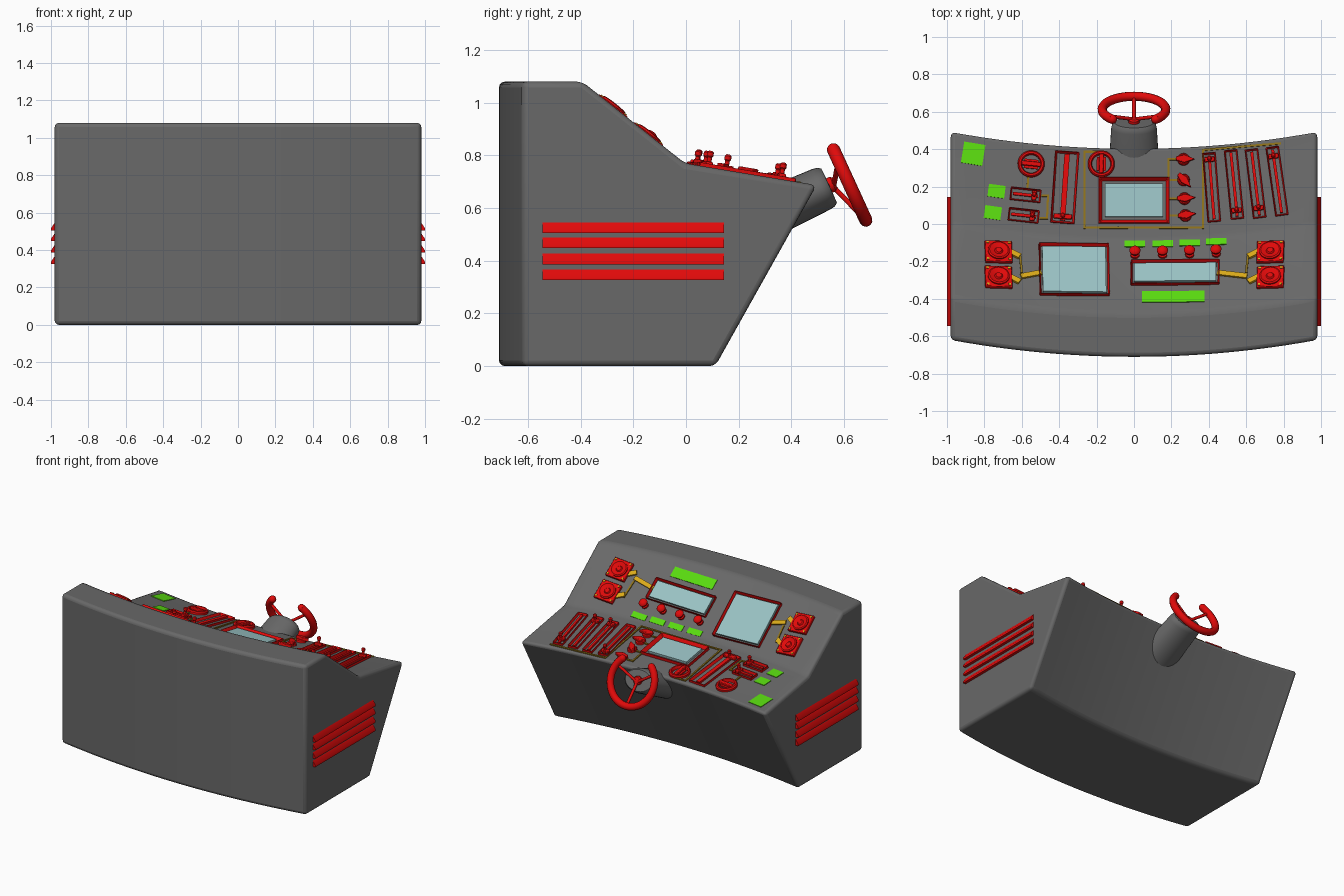
import bpy, bmesh, math
from mathutils import Matrix, Vector

if "Cube" in bpy.data.objects:
    bpy.data.objects.remove(bpy.data.objects["Cube"])


def material(name, rgb):
    m = bpy.data.materials.new(name)
    m.diffuse_color = (*rgb, 1)
    m.use_nodes = True
    m.node_tree.nodes["Principled BSDF"].inputs["Base Color"].default_value = m.diffuse_color
    return m


RED = material("red", (0.75, 0.003, 0.003))
GREEN = material("green", (0.1, 0.7, 0.005))
GLASS = material("glass", (0.32, 0.54, 0.55))
YELLOW = material("yellow", (0.7, 0.4, 0.01))
OCHRE = material("ochre", (0.28, 0.17, 0.01))
GREY = material("dark_grey", (0.14, 0.14, 0.14))


def finish(name, bm, M=Matrix(), mat=None, bevel=0, segs=2):
    bmesh.ops.recalc_face_normals(bm, faces=bm.faces)
    me = bpy.data.meshes.new(name)
    bm.to_mesh(me)
    bm.free()
    ob = bpy.data.objects.new(name, me)
    bpy.context.collection.objects.link(ob)
    ob.matrix_world = M
    if mat:
        me.materials.append(mat)
    if bevel:
        b = ob.modifiers.new("bevel", "BEVEL")
        b.width, b.segments, b.limit_method = bevel, segs, "ANGLE"
        b.angle_limit = math.radians(20)
    bpy.ops.object.select_all(action="DESELECT")
    ob.select_set(True)
    bpy.context.view_layer.objects.active = ob
    bpy.ops.object.shade_smooth_by_angle(angle=math.radians(35))
    return ob


# Placement on the curved console: the profile slides back with x
def shift(x):
    return 0.09 * (x / 0.98) ** 2


def surf(x, y, yaw=0):
    s = y - shift(x)
    deck = s > -0.09
    slope, off = (-0.167 if deck else -0.795), s + 0.09
    k = 0.18 * x / 0.96
    n = Vector((1, k, 0)).cross(Vector((0, 1, slope))).normalized()
    if not deck:  # upper panel parts sit nearly square to the x axis
        k *= 0.2
    tx = Vector((1, k, -(n.x + n.y * k) / n.z)).normalized()
    ty = n.cross(tx)
    M = Matrix((tx, ty, n)).transposed().to_4x4()
    M.translation = (x, y, 0.77 + slope * off)
    return M @ Matrix.Rotation(math.radians(yaw), 4, "Z")


def box(name, M, size, at=(0, 0, 0), mat=RED, bevel=0):
    bm = bmesh.new()
    bmesh.ops.create_cube(bm, size=1)
    bmesh.ops.scale(bm, vec=size, verts=bm.verts)
    bmesh.ops.translate(bm, vec=at, verts=bm.verts)
    return finish(name, bm, M, mat, bevel)


def lathe(name, M, profile, mat=RED, seg=24, sx=1, sy=1):
    bm = bmesh.new()
    vs = [bm.verts.new((r, 0, z)) for r, z in profile]
    es = [bm.edges.new(p) for p in zip(vs, vs[1:])]
    bmesh.ops.spin(bm, geom=vs + es, cent=(0, 0, 0), axis=(0, 0, 1), angle=2 * math.pi, steps=seg)
    bmesh.ops.remove_doubles(bm, verts=bm.verts, dist=1e-5)
    bmesh.ops.scale(bm, vec=(sx, sy, 1), verts=bm.verts)
    return finish(name, bm, M, mat)


def tube(name, pts, r, mat=RED):
    cu = bpy.data.curves.new(name, "CURVE")
    cu.dimensions, cu.bevel_depth, cu.bevel_resolution, cu.use_fill_caps = "3D", r, 3, True
    sp = cu.splines.new("POLY")
    sp.points.add(len(pts) - 1)
    for p, c in zip(sp.points, pts):
        p.co = (*c, 1)
    cu.materials.append(mat)
    ob = bpy.data.objects.new(name, cu)
    bpy.context.collection.objects.link(ob)
    bpy.ops.object.select_all(action="DESELECT")
    ob.select_set(True)
    bpy.context.view_layer.objects.active = ob
    bpy.ops.object.convert(target="MESH")
    bpy.ops.object.shade_smooth_by_angle(angle=math.radians(50))


def tray(name, M, w, l, h, rim):
    """Raised rectangular frame whose middle sinks below the console."""
    bm = bmesh.new()
    bmesh.ops.create_cube(bm, size=1)
    bmesh.ops.scale(bm, vec=(w, l, h + 0.01), verts=bm.verts)
    bmesh.ops.translate(bm, vec=(0, 0, (h - 0.01) / 2), verts=bm.verts)
    top = max(bm.faces, key=lambda f: f.calc_center_median().z)
    bmesh.ops.inset_region(bm, faces=[top], thickness=rim)
    bmesh.ops.translate(bm, vec=(0, 0, -h - 0.006), verts=top.verts)
    finish(name, bm, M, RED, 0.003, 1)


# Console body: profile lofted along the curved width
prof = [(-0.71, 0), (0.025, 0), (0.41, 0.687), (-0.09, 0.77), (-0.48, 1.08), (-0.71, 1.08)]
bm = bmesh.new()
rings = []
for i in range(25):
    x = -0.98 + 1.96 * i / 24
    rings.append([bm.verts.new((x, y + shift(x), z)) for y, z in prof])
for a, b in zip(rings, rings[1:]):
    for k in range(6):
        bm.faces.new((a[k], a[k - 1], b[k - 1], b[k]))
bm.faces.new(rings[0])
bm.faces.new(rings[-1])
finish("console_body", bm, mat=GREY, bevel=0.022, segs=3)

# Side louvres
for sx in (-1, 1):
    for z in (0.326, 0.386, 0.448, 0.505):
        bm = bmesh.new()
        ends = [[bm.verts.new((sx * x, y, z + dz)) for x, dz in
                 ((0.97, 0), (1.0, 0), (1.0, 0.012), (0.978, 0.044), (0.97, 0.044))]
                for y in (-0.545, 0.145)]
        for k in range(5):
            bm.faces.new((ends[0][k], ends[0][k - 1], ends[1][k - 1], ends[1][k]))
        for e in ends:
            bm.faces.new(e)
        finish("side_louvre", bm, mat=RED)

# Screens
for x, y, w, l, rim in ((0, 0.125, 0.38, 0.25, 0.035), (-0.32, -0.25, 0.375, 0.345, 0.018),
                        (0.22, -0.265, 0.475, 0.16, 0.018)):
    M = surf(x, y)
    tray("screen_frame", M, w, l, 0.026, rim)
    box("screen_glass", M, (w - 2 * rim, l - 2 * rim, 0.018), (0, 0, 0.008), GLASS)

# Speakers with corner screws and yellow connectors
for x in (-0.725, 0.73):
    for y in (-0.155, -0.29):
        M = surf(x, y)
        box("speaker_plate", M, (0.145, 0.14, 0.026), (0, 0, 0.007), RED, 0.004)
        lathe("speaker_cone", M, [(0.058, 0.012), (0.058, 0.028), (0.05, 0.032), (0.042, 0.029),
                                  (0.022, 0.022), (0.016, 0.03), (0, 0.033)])
        for a in (-1, 1):
            for b in (-1, 1):
                box("speaker_screw", M, (0.012, 0.012, 0.006), (a * 0.058, b * 0.056, 0.021), YELLOW)


def trim(name, pts, w, h, mat):
    for (x0, y0), (x1, y1) in zip(pts, pts[1:]):
        M = surf((x0 + x1) / 2, (y0 + y1) / 2)
        inv = M.to_3x3().inverted()
        d = inv @ (surf(x1, y1).translation - surf(x0, y0).translation)
        R = Matrix.Rotation(math.atan2(d.y, d.x), 4, "Z")
        box(name, M @ R, (d.length + w, w, h), (0, 0, h / 2 - 0.001), mat)


for s, inner in ((-1, -0.51), (1, 0.46)):
    for y in (-0.155, -0.29):
        trim("speaker_plug", [(s * 0.655, y), (s * 0.625, y - 0.015)], 0.032, 0.014, YELLOW)
    trim("speaker_wire", [(s * 0.61, -0.165), (s * 0.6, -0.26)], 0.012, 0.008, OCHRE)
    trim("screen_plug", [(s * 0.59, -0.28), (inner, -0.265)], 0.03, 0.012, YELLOW)

# Deck wiring
for path in ([(-0.19, 0.385), (-0.265, 0.385), (-0.265, -0.02), (0.05, -0.02), (0.37, -0.02), (0.37, 0.395),
              (0.56, 0.412), (0.78, 0.43)],
             [(-0.565, 0.25), (-0.57, 0.19)], [(-0.49, 0.15), (-0.46, 0.15), (-0.465, 0.03), (-0.5, 0.03)],
             [(0.24, 0.345), (0.185, 0.345), (0.185, 0.25)], [(0.25, 0.235), (0.19, 0.235)],
             [(0.25, 0.135), (0.19, 0.135)], [(0.25, 0.045), (0.19, 0.045)]):
    trim("deck_wire", path, 0.011, 0.009, OCHRE)


# Sliders: open frame, centre rail and lever
def slider(x, y, w, l, pos, yaw=0):
    M = surf(x, y, yaw)
    tray("slider_frame", M, w, l, 0.02, min(0.022, w * 0.22))
    box("slider_rail", M, (w * 0.22, l - 0.03, 0.016), (0, 0, 0.006))
    box("slider_handle", M, (w * 0.75, 0.026, 0.022), (0, pos * l, 0.017), RED, 0.004)
    lathe("slider_lever", M @ Matrix.Translation((0, pos * l, 0)),
          [(0.009, 0), (0.009, 0.045), (0.013, 0.05), (0.013, 0.064), (0.007, 0.07), (0, 0.07)], seg=12)


slider(-0.37, 0.195, 0.13, 0.39, -0.41)
for x, y, p in ((0.415, 0.195, 0.4), (0.535, 0.21, -0.38), (0.65, 0.215, -0.36), (0.765, 0.228, 0.36)):
    slider(x, y, 0.072, 0.375, p)
for x, y in ((-0.58, 0.155), (-0.59, 0.045)):
    slider(x, y, 0.07, 0.165, -0.28, 90)

# Round dials: open ring and grip bars
for x, yaw in ((-0.55, 0), (-0.175, 90)):
    M = surf(x, 0.32, yaw)
    lathe("dial_ring", M, [(0.072, -0.005), (0.072, 0.014), (0.065, 0.022), (0.055, 0.022),
                           (0.05, 0.014), (0.05, -0.005)], seg=28)
    box("dial_grip", M, (0.105, 0.024, 0.026), (0, 0, 0.014), RED, 0.004)
    box("dial_base_bar", M, (0.075, 0.05, 0.012), (0, 0, 0.004))

# Pointer knobs
for x, y, yaw in ((0.265, 0.345, -5), (0.265, 0.235, -50), (0.27, 0.135, 0), (0.275, 0.045, 5)):
    M = surf(x, y, yaw)
    lathe("knob_base", M, [(0.034, -0.005), (0.032, 0.014), (0.026, 0.02), (0, 0.02)], seg=20)
    bm = bmesh.new()
    low = [bm.verts.new((a, b, 0.012)) for a, b in
           ((-0.04, -0.01), (0.005, -0.022), (0.06, 0), (0.005, 0.022), (-0.04, 0.01))]
    f = bm.faces.new(low)
    top = bmesh.ops.extrude_face_region(bm, geom=[f])["geom"]
    bmesh.ops.translate(bm, vec=(0, 0, 0.024), verts=[v for v in top if isinstance(v, bmesh.types.BMVert)])
    finish("knob_pointer", bm, M, RED, 0.004)

# Push buttons and green labels on the upper panel
for x in (0.005, 0.153, 0.298, 0.44):
    lathe("push_button", surf(x, -0.168 + shift(x) * 0.4),
          [(0.024, -0.005), (0.024, 0.012), (0.016, 0.016), (0.016, 0.028), (0.028, 0.034),
           (0.03, 0.044), (0.024, 0.054), (0.012, 0.06), (0, 0.061)], seg=20)
    box("button_label", surf(x, -0.108 + shift(x) * 0.7), (0.11, 0.042, 0.01), (0, 0, 0), GREEN)
for x, y, w, l in ((0.21, -0.39, 0.335, 0.075), (-0.86, 0.375, 0.115, 0.115),
                   (-0.735, 0.175, 0.09, 0.068), (-0.755, 0.06, 0.09, 0.07)):
    box("green_label", surf(x, y), (w, l, 0.01), (0, 0, 0), GREEN)

# Steering column cover, local z along the column
axis = Vector((0, 0.909, 0.417))
up = Vector((0, -0.417, 0.909))
M = Matrix((Vector((-1, 0, 0)), up, axis)).transposed().to_4x4()
M.translation = Vector((0, 0.55, 0.675)) + up * 0.012
lathe("column_cover", M, [(0, -0.36), (1.15, -0.36), (1.0, -0.035), (0.96, -0.015), (0.85, -0.002), (0, 0)],
      GREY, 32, 0.122, 0.084)

# Steering wheel: open rim, hub and three spokes
C = Vector((0, 0.612, 0.708))


def rim(deg, r=0.17):
    a = math.radians(deg)
    return C + r * (Vector((math.sin(a), 0, 0)) + up * math.cos(a))


tube("wheel_rim", [rim(43 + 274 * i / 40) for i in range(41)], 0.025)
for d in (43, 317):
    bm = bmesh.new()
    bmesh.ops.create_uvsphere(bm, u_segments=16, v_segments=10, radius=0.025)
    finish("wheel_rim_end", bm, Matrix.Translation(rim(d)), RED)
H = Vector((0, 0.56, 0.68))
lathe("wheel_hub", M, [(0.03, -0.01), (0.03, 0.014), (0.022, 0.022), (0, 0.024)])
for d in (62, 180, 298):
    tube("wheel_spoke", [H, rim(d)], 0.01)
